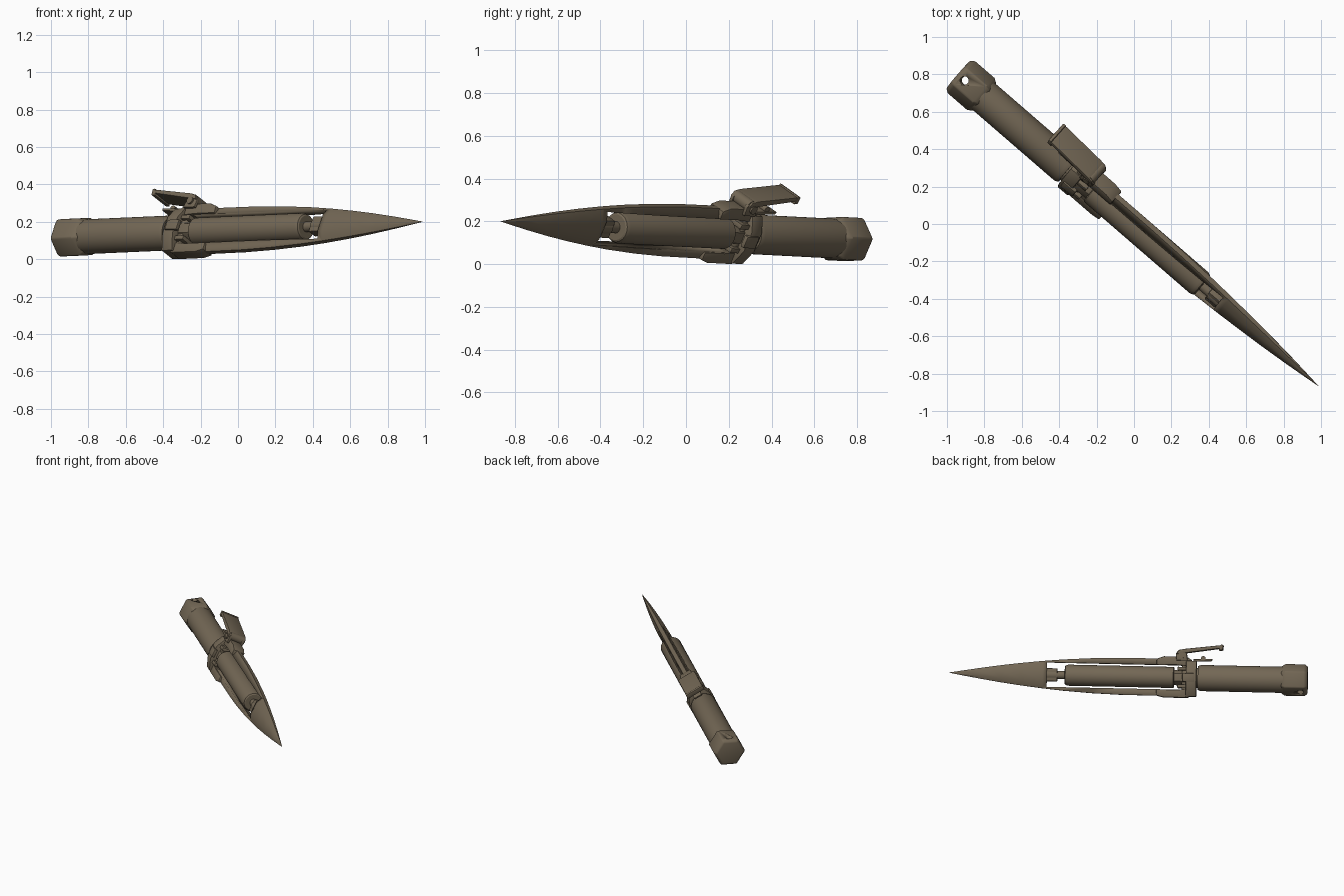
import bpy, bmesh, math
from mathutils import Matrix, Vector

if "Cube" in bpy.data.objects:
    bpy.data.objects.remove(bpy.data.objects["Cube"])

metal = bpy.data.materials.new("drab_metal")
metal.diffuse_color = (0.17, 0.135, 0.09, 1)
metal.use_nodes = True
metal.node_tree.nodes["Principled BSDF"].inputs["Base Color"].default_value = metal.diffuse_color

# Local frame: u along the axis to the tip, v sideways, w up through the blade, rolled 28 degrees
U = Vector((0.756, -0.654, 0.0337)).normalized()
V0 = Vector((0.654, 0.756, 0)).normalized()
W0 = U.cross(V0)
R = math.radians(28)
V = V0 * math.cos(R) - W0 * math.sin(R)
W = W0 * math.cos(R) + V0 * math.sin(R)
M = Matrix((U, V, W)).transposed().to_4x4()
M.translation = Vector((-0.0065, -0.0076, 0.156))


def loft(name, rings, bevel=0, smooth=True):
    """Skin a list of closed rings and cap both ends."""
    bm = bmesh.new()
    rows = [[bm.verts.new(p) for p in r] for r in rings]
    n = len(rows[0])
    for a, b in zip(rows, rows[1:]):
        for i in range(n):
            bm.faces.new((a[i], a[(i + 1) % n], b[(i + 1) % n], b[i]))
    bm.faces.new(rows[0])
    bm.faces.new(rows[-1])
    bmesh.ops.recalc_face_normals(bm, faces=bm.faces[:])
    me = bpy.data.meshes.new(name)
    bm.to_mesh(me)
    bm.free()
    me.materials.append(metal)
    ob = bpy.data.objects.new(name, me)
    bpy.context.collection.objects.link(ob)
    ob.matrix_world = M
    bpy.context.view_layer.update()
    for o in bpy.context.selected_objects:
        o.select_set(False)
    ob.select_set(True)
    bpy.context.view_layer.objects.active = ob
    if bevel:
        m = ob.modifiers.new("bevel", "BEVEL")
        m.width, m.segments, m.limit_method = bevel, 2, "ANGLE"
        bpy.ops.object.modifier_apply(modifier="bevel")
    if smooth:
        bpy.ops.object.shade_smooth_by_angle(angle=math.radians(30))
    return ob


def lathe(name, profile, n=48, bevel=0, turn=0.0):
    """Profile of (u, radius) around the axis."""
    ang = [turn + 2 * math.pi * i / n for i in range(n)]
    return loft(name, [[(u, r * math.cos(a), r * math.sin(a)) for a in ang]
                       for u, r in profile], bevel)


def slab(name, side, v0, v1, bevel=0):
    """Side outline of (u, w) points extruded sideways."""
    return loft(name, [[(u, v, w) for u, w in side] for v in (v0, v1)], bevel)


def rect(u0, u1, w0, w1):
    return [(u0, w0), (u1, w0), (u1, w1), (u0, w1)]


def pin(name, u, w, r, v0, v1, n=20):
    return slab(name, [(u + r * math.cos(2 * math.pi * i / n),
                        w + r * math.sin(2 * math.pi * i / n)) for i in range(n)], v0, v1)


def cut(ob, cutter):
    cutter.hide_render = True
    m = ob.modifiers.new("cut", "BOOLEAN")
    m.operation, m.solver, m.object = "DIFFERENCE", "EXACT", cutter
    bpy.context.view_layer.objects.active = ob
    bpy.ops.object.modifier_apply(modifier="cut")
    bpy.data.objects.remove(cutter)


# Blade: faceted ogive with a long window for the inner cylinder
rings = []
for u, h, t in [(-0.37, .13, .042), (-0.16, .132, .042), (0.1, .131, .042), (0.3, .124, .042),
                (0.5, .111, .041), (0.65, .097, .038), (0.8, .08, .033), (0.95, .06, .026),
                (1.1, .037, .017), (1.22, .017, .008), (1.314, .0008, .0005)]:
    q = [(t, .5 * h), (.35 * t, h), (-.35 * t, h), (-t, .5 * h)]
    rings.append([(u, v, w) for v, w in q + [(-v, -w) for v, w in q]])
blade = loft("blade", rings)
cut(blade, slab("window_cutter", rect(-0.34, 0.62, -.087, .087), -.2, .2))

# Inner cylinder, its nose pin and rear neck
lathe("inner_cylinder", [(-.285, .07), (-.28, .075), (.47, .075), (.487, .068), (.492, .06)])
lathe("nose_pin", [(.48, .028), (.55, .028), (.55, .036), (.63, .036)], 24)
slab("blade_tongue", rect(.545, .65, -.046, .046), -.03, .03, .006)
lathe("neck_nut", [(-.38, .056), (-.27, .056)], 6, .004, math.pi / 6)
for s in (-1, 1):
    slab("neck_lug", rect(-.37, -.31, s * .05, s * .075), -.06, .06, .004)

# Guard: back plate, collar and upper and lower lugs
c = .05
loft("guard_plate", [[(u, a * .01 ** 0, b) for a, b in
                      [(.085, -c), (.085, c), (.05, .12), (-.05, .12),
                       (-.085, c), (-.085, -c), (-.05, -.135), (.05, -.135)]]
                     for u in (-.445, -.37)], .006)
lathe("guard_collar", [(-.47, .07), (-.44, .07)])
slab("lower_lug", [(-.41, -.08), (-.41, -.13), (-.38, -.143), (-.21, -.143),
                   (-.16, -.13), (-.16, -.088), (-.3, -.088)], -.04, .04, .006)
slab("upper_lug", [(-.41, .08), (-.41, .125), (-.37, .15), (-.21, .148),
                   (-.16, .13), (-.16, .088), (-.3, .088)], -.044, .044, .006)
for s in (-1, 1):
    slab("side_block", rect(-.43, -.345, -.03, .03), s * .07, s * .094, .005)

# Lever hinged on the upper lug
for s in (-1, 1):
    slab("hinge_ear", [(-.38, .12), (-.30, .12), (-.295, .17), (-.325, .195), (-.37, .185)],
         s * .04, s * .06, .005)
pin("hinge_pin", -.34, .157, .02, -.07, .07)
pin("hinge_barrel", -.33, .168, .03, -.055, .055)
slab("lever_plate", [(-.30, .165), (-.315, .192), (-.35, .202), (-.61, .234),
                     (-.625, .222), (-.61, .212), (-.35, .172)], -.066, .066, .004)
slab("lever_end_flange", [(-.60, .198), (-.628, .2), (-.632, .236), (-.615, .24)],
     -.068, .068, .004)
slab("spring_leaf", [(-.42, .115), (-.55, .122), (-.555, .136), (-.42, .132)], -.03, .03, .003)
pin("spring_button", -.49, .14, .016, -.022, .022)

# Round handle
lathe("handle", [(-1.08, .093), (-.475, .093), (-.455, .085)])

# Hexagonal pommel with a hole through two faces
pommel = lathe("pommel", [(-1.235, .098), (-1.215, .115), (-1.075, .115), (-1.045, .096)],
               6, .008, math.pi / 6)
a = math.radians(120)
axis = Vector((0, math.cos(a), math.sin(a)))
side = Vector((0, -math.sin(a), math.cos(a)))
cutter = loft("hole_cutter", [[Vector((-1.185, 0, 0)) + axis * d
                               + Vector((.023, 0, 0)) * math.cos(k * math.pi / 12)
                               + side * .023 * math.sin(k * math.pi / 12) for k in range(24)]
                              for d in (-.2, .2)])
cut(pommel, cutter)
